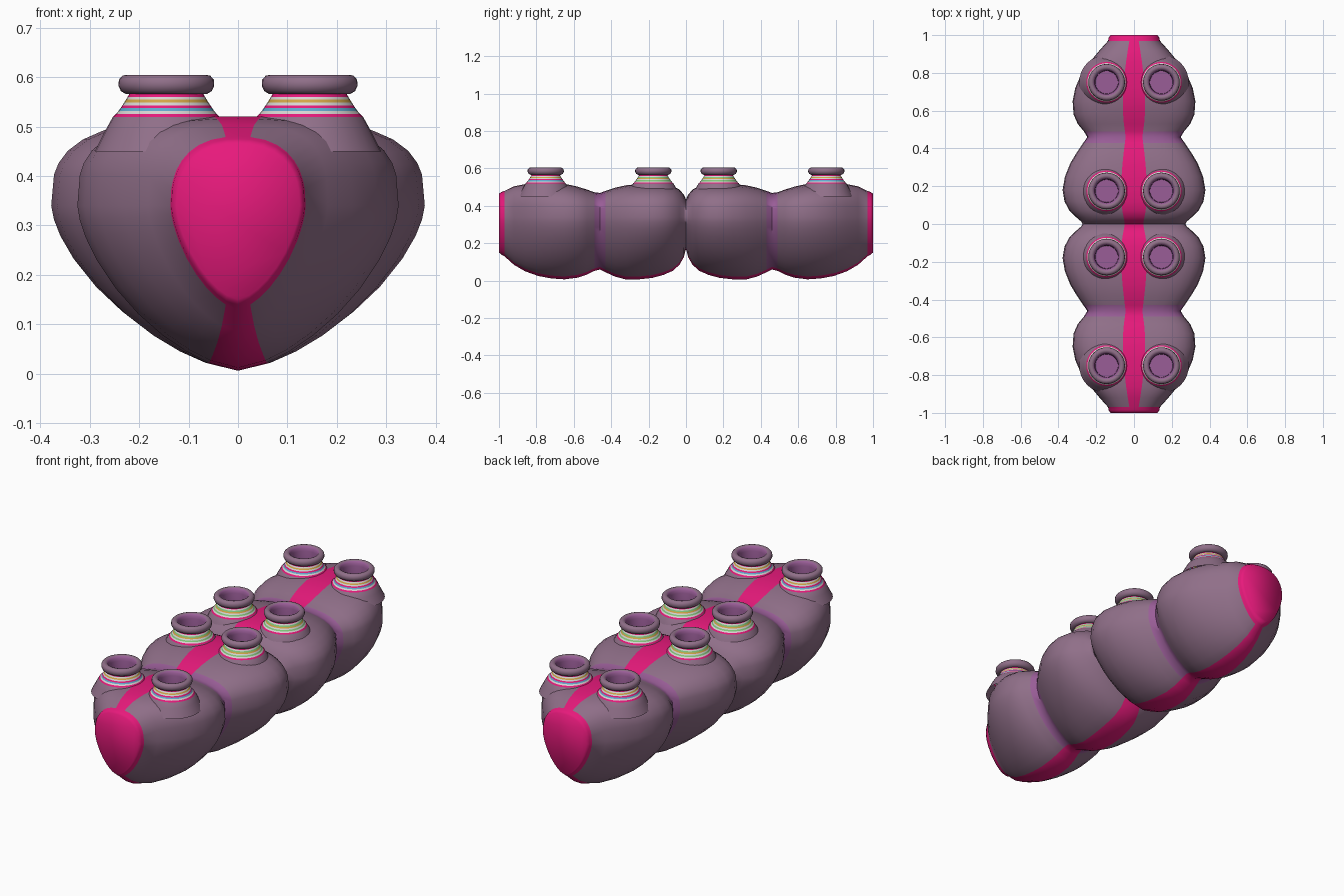
import bpy, bmesh, math

if "Cube" in bpy.data.objects:
    bpy.data.objects.remove(bpy.data.objects["Cube"])


def mat(name, rgb):
    m = bpy.data.materials.new(name)
    m.diffuse_color = (*rgb, 1)
    m.use_nodes = True
    m.node_tree.nodes["Principled BSDF"].inputs["Base Color"].default_value = m.diffuse_color
    return m


MAUVE = mat("mauve", (0.28, 0.16, 0.25))
PINK = mat("pink", (0.80, 0.01, 0.20))
PURPLE = mat("purple", (0.32, 0.11, 0.31))
WHITE = mat("pale", (0.70, 0.68, 0.66))
OCHRE = mat("ochre", (0.65, 0.38, 0.06))
BLUE = mat("blue", (0.12, 0.40, 0.62))
GREEN = mat("green", (0.22, 0.58, 0.20))


def finish(name, bm, mats, angle):
    bmesh.ops.recalc_face_normals(bm, faces=bm.faces)
    me = bpy.data.meshes.new(name)
    bm.to_mesh(me)
    bm.free()
    for m in mats:
        me.materials.append(m)
    ob = bpy.data.objects.new(name, me)
    bpy.context.collection.objects.link(ob)
    bpy.context.view_layer.objects.active = ob
    ob.select_set(True)
    bpy.ops.object.shade_smooth_by_angle(angle=math.radians(angle))
    ob.select_set(False)
    return ob


# Body: lofted stations (y, half width, bottom z, top z), mirrored front to back
half = [
    (0.0, 0.272, 0.17, 0.435), (0.012, 0.278, 0.125, 0.46), (0.035, 0.305, 0.085, 0.488),
    (0.07, 0.342, 0.053, 0.505), (0.12, 0.368, 0.031, 0.515), (0.18, 0.378, 0.015, 0.518),
    (0.25, 0.366, 0.007, 0.517), (0.32, 0.338, 0.006, 0.51), (0.38, 0.302, 0.022, 0.497),
    (0.43, 0.268, 0.045, 0.48), (0.46, 0.247, 0.06, 0.469), (0.49, 0.265, 0.052, 0.473),
    (0.53, 0.298, 0.032, 0.487), (0.58, 0.32, 0.016, 0.503), (0.65, 0.325, 0.007, 0.518),
    (0.72, 0.311, 0.012, 0.521), (0.79, 0.281, 0.025, 0.521), (0.86, 0.232, 0.05, 0.516),
    (0.92, 0.182, 0.085, 0.504), (0.97, 0.137, 0.13, 0.48), (0.985, 0.135, 0.138, 0.475),
    (1.0, 0.125, 0.15, 0.465)]
stations = [(-y, w, b, t) for y, w, b, t in half[:0:-1]] + half

fr_top = [0, 0.18, 0.4, 0.58, 0.72, 0.83, 0.91, 0.96, 0.985]
fr_low = [1, 0.985, 0.95, 0.88, 0.76, 0.62, 0.47, 0.32, 0.18, 0]
MID = 0.34


def section(w, b, t):
    p = 2.4 if w < 0.14 else 3.0
    right = [(f * w, MID + (t - MID) * (1 - f ** p) ** (1 / p)) for f in fr_top]
    right += [(f * w, MID - (MID - b) * (1 - f ** 1.55) ** (1 / 1.55)) for f in fr_low]
    return right + [(-x, z) for x, z in right[-2:0:-1]]


bm = bmesh.new()
rings = [[bm.verts.new((x, y, z)) for x, z in section(w, b, t)] for y, w, b, t in stations]
n = len(rings[0])
k = len(fr_top) + len(fr_low) - 1
for r0, r1 in zip(rings, rings[1:]):
    ym = abs(r0[0].co.y + r1[0].co.y) / 2
    for i in range(n):
        j = (i + 1) % n
        f = bm.faces.new((r0[i], r0[j], r1[j], r1[i]))
        if ym > 0.97 or i in (0, n - 1, k - 1, k):
            f.material_index = 1
        elif 0.43 < ym < 0.49:
            f.material_index = 2
for r in (rings[0], rings[-1]):
    bm.faces.new(r).material_index = 1
finish("segmented_body", bm, [MAUVE, PINK, PURPLE], 60)


# Lathed spouts: flared lip, purple bore, banded collar and a skirt into the body
def spout(name, x, y, bands, seg=32):
    m = len(bands)
    collar = [(0.108 - 0.033 * (i / m) ** 0.8, 0.52 + 0.046 * i / m) for i in range(m + 1)]
    lip = [(0.082, 0.566), (0.092, 0.572), (0.097, 0.583), (0.096, 0.595), (0.089, 0.603),
           (0.08, 0.605), (0.071, 0.602), (0.065, 0.594), (0.062, 0.58), (0.06, 0.53)]
    prof = [(0.145, 0.45), (0.122, 0.495)] + collar + lip
    mats = [MAUVE, MAUVE] + bands + [MAUVE] * 7 + [PURPLE] * 3
    slots = list(dict.fromkeys(mats + [PURPLE]))
    b = bmesh.new()
    rs = [[b.verts.new((x + r * math.cos(2 * math.pi * s / seg),
                        y + r * math.sin(2 * math.pi * s / seg), z)) for s in range(seg)]
          for r, z in prof]
    for a, c, mt in zip(rs, rs[1:], mats):
        for s in range(seg):
            q = (s + 1) % seg
            b.faces.new((a[s], a[q], c[q], c[s])).material_index = slots.index(mt)
    b.faces.new(rs[-1]).material_index = slots.index(PURPLE)
    finish(name, b, slots, 60)


outer = [PINK, WHITE, BLUE, PINK, WHITE, OCHRE, WHITE, PINK]
inner = [PINK, WHITE, GREEN, WHITE, OCHRE, GREEN, WHITE, PINK]
for side, sx in (("left", -1), ("right", 1)):
    for row, y, bands in (("front", -0.75, outer), ("mid_front", -0.175, inner),
                          ("mid_back", 0.175, inner), ("back", 0.75, outer)):
        spout(f"spout_{row}_{side}", sx * 0.145, y, bands)
